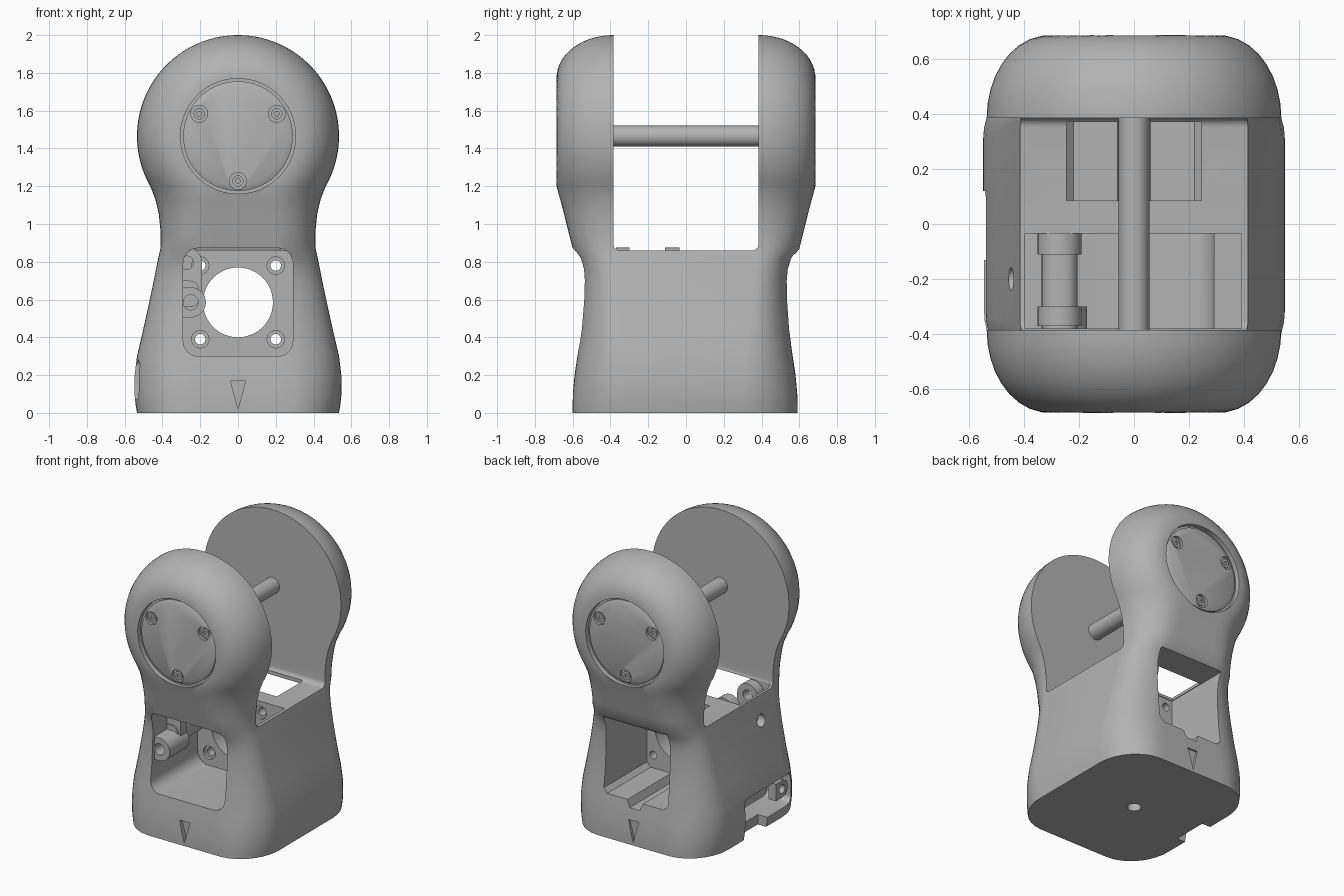
import bpy, bmesh, math
from mathutils import Vector

if "Cube" in bpy.data.objects:
    bpy.data.objects.remove(bpy.data.objects["Cube"])

grey = bpy.data.materials.new("warm_grey_plastic")
grey.use_nodes = True
grey.diffuse_color = (0.45, 0.45, 0.45, 1)
grey.node_tree.nodes["Principled BSDF"].inputs["Base Color"].default_value = (0.45, 0.45, 0.45, 1)

HEAD_Z, HEAD_R, FLAT_R = 1.465, 0.535, 0.31
GAP, DEPTH, DECK = 0.385, 0.685, 0.86


def finish(name, bm):
    bmesh.ops.recalc_face_normals(bm, faces=bm.faces)
    mesh = bpy.data.meshes.new(name)
    bm.to_mesh(mesh)
    bm.free()
    obj = bpy.data.objects.new(name, mesh)
    bpy.context.collection.objects.link(obj)
    mesh.materials.append(grey)
    return obj


def loft(name, rings):
    bm = bmesh.new()
    loops = [[bm.verts.new(p) for p in ring] for ring in rings]
    n = len(loops[0])
    for a, b in zip(loops, loops[1:]):
        for i in range(n):
            j = (i + 1) % n
            bm.faces.new((a[i], a[j], b[j], b[i]))
    bm.faces.new(loops[0])
    bm.faces.new(loops[-1])
    return finish(name, bm)


def prism(name, pts, a, b, axis="Y"):
    """Extrude a 2D outline from a to b along an axis."""
    place = {"X": lambda u, v, t: (t, u, v), "Y": lambda u, v, t: (u, t, v),
             "Z": lambda u, v, t: (u, v, t)}[axis]
    return loft(name, [[place(u, v, t) for u, v in pts] for t in (a, b)])


def circle(u, v, r, n=32):
    return [(u + r * math.cos(math.tau * i / n), v + r * math.sin(math.tau * i / n)) for i in range(n)]


def rounded(u0, u1, v0, v1, r, steps=6):
    pts = []
    corners = [(u1 - r, v1 - r), (u0 + r, v1 - r), (u0 + r, v0 + r), (u1 - r, v0 + r)]
    for k, (u, v) in enumerate(corners):
        for i in range(steps + 1):
            a = math.pi / 2 * (k + i / steps)
            pts.append((u + r * math.cos(a), v + r * math.sin(a)))
    return pts


def box(u0, u1, v0, v1):
    return [(u0, v0), (u1, v0), (u1, v1), (u0, v1)]


def cut(obj, cutter):
    cutter.hide_render = True
    mod = obj.modifiers.new("cut", "BOOLEAN")
    mod.object, mod.operation, mod.solver = cutter, "DIFFERENCE", "EXACT"
    bpy.context.view_layer.objects.active = obj
    bpy.ops.object.modifier_apply(modifier=mod.name)
    bpy.data.objects.remove(cutter)


# Outer shell: rounded sections for the base and neck, a turned dome for the head
def section(z, w, depth_at, back_shift=0.0):
    n = 14
    half = [(w * math.sin(math.pi / 2 * i / n)) for i in range(-n, n + 1)]
    front = [(x, -depth_at(abs(x)), z) for x in half]
    back = [(x, depth_at(abs(x)) - back_shift, z) for x in reversed(half)]
    return front + back


def dome(t):
    return math.sqrt(max(0.0, 1 - min(1.0, max(0.0, t)) ** 2))


# height, half width, half depth
body_rows = [(0, .535, .60), (.05, .543, .60), (.1, .548, .599), (.2, .547, .59), (.3, .535, .575),
             (.45, .5, .556), (.6, .467, .546), (.7, .446, .546), (.76, .434, .552), (.82, .422, .572),
             (.87, .411, .60), (.95, .409, .62), (1.05, .419, .645), (1.13, .437, .666)]
rings = []
for z, w, d in body_rows:
    k = min(1, z / 0.87)
    flat = 0.27 - 0.07 * k if z < 0.87 else 0.2 - 0.04 * (z - 0.87) / 0.33
    inner = 0.3 + (GAP - 0.3) * k
    rings.append(section(z, w, lambda x: inner + (d - inner) * dome((x - flat) / (w - flat)),
                         0.01 if z < 0.86 else 0))
for i in range(31):
    a = math.radians(-30 + 119 * i / 30)
    dz = HEAD_R * math.sin(a)
    rings.append(section(HEAD_Z + dz, HEAD_R * math.cos(a), lambda x: GAP + (DEPTH - GAP) * dome(
        (math.hypot(x, dz) - FLAT_R) / (HEAD_R - FLAT_R))))
body = loft("body_shell", rings)

# Open gap between the two arms, then the front and back pockets
cut(body, prism("gap", rounded(-GAP, GAP, DECK, 2.5, 0.035), -1, 1, "X"))
cut(body, prism("front_pocket", rounded(-.29, .29, .3, .873, .08), -1, -.035))
cut(body, prism("top_pocket", box(-.395, .39, .62, .95), -.38, -.035))
c = .03
cut(body, prism("back_pocket", [(-.25 + c, .3), (-.06, .3), (-.04, .25), (.04, .25), (.06, .3),
                                (.25 - c, .3), (.25, .3 + c), (.25, .84), (-.25, .84), (-.25, .3 + c)], .08, 1))
cut(body, prism("deck_hole", box(-.245, .245, .085, .37), .7, 1, "Z"))

# Motor plate holes
cut(body, prism("motor_hole", circle(0, .585, .185, 48), -.2, .2))
for x in (-.2, .2):
    for z in (.39, .78):
        cut(body, prism("screw_hole", circle(x, z, .028, 16), -.2, .2))
        cut(body, prism("screw_seat", circle(x, z, .046, 24), -.2, -.015))

# Underside hole, side hole and side port
cut(body, prism("bottom_hole", circle(0, 0, .045), -.1, .12, "Z"))
cut(body, prism("side_hole", circle(-.2, .7, .042, 24), -.6, -.3, "X"))
cut(body, prism("port", rounded(-.42, .12, .07, .28, .04), -.8, -.34, "X"))
cut(body, prism("port_slot", box(-.13, .12, -.1, .12), -.8, -.47, "X"))

# Arrow marks and cap recesses on both ends
for s in (-1, 1):
    cut(body, prism("arrow", [(-.04, .17), (.04, .17), (0, .02)], s * .57, s * .8))
    cut(body, prism("cap_recess", circle(0, HEAD_Z, .305, 64), s * .65, s * .8))

parts = [body]
# Round covers with three screws
for s, side in ((-1, "front"), (1, "back")):
    cover = loft(side + "_cover", [[(x, s * y, z) for x, z in circle(0, HEAD_Z, r, 64)]
                                   for y, r in ((.645, .29), (.662, .29), (.676, .26))])
    for k in range(3):
        a = math.radians(-90 + 120 * k)
        x, z = .237 * math.cos(a), HEAD_Z + .237 * math.sin(a)
        cut(cover, prism("seat", circle(x, z, .045, 24), s * .656, s * .8))
        screw = prism(side + "_cover_screw", circle(x, z, .03, 20), s * .65, s * .666)
        cut(screw, prism("socket", circle(x, z, .014, 6), s * .658, s * .7))
        parts.append(screw)
    parts.append(cover)

# Axle between the arms
parts.append(prism("axle", circle(0, HEAD_Z, .056, 32), -GAP - .02, GAP + .02))


# Lugs with a hole: a rounded end joined to a straight tab
def lug(name, u, v, r, tail, a, b, hole, axis="Y", turn=0):
    pts = [(r * math.cos(math.pi * i / 16), r * math.sin(math.pi * i / 16)) for i in range(17)]
    pts += [(-r, -tail), (r, -tail)]
    ct, st = math.cos(turn), math.sin(turn)
    obj = prism(name, [(u + p * ct - q * st, v + p * st + q * ct) for p, q in pts], a, b, axis)
    cut(obj, prism("bore", circle(u, v, hole, 20), a - .1, b + .1, axis))
    parts.append(obj)


lug("upper_lug_front", -.27, .795, .08, .17, -.37, -.30, .035)
lug("upper_lug_back", -.27, .795, .08, .17, -.11, -.035, .035)
lug("window_lug", -.25, .585, .08, .06, -.52, -.30, .04, turn=-math.pi / 2)
lug("port_lug", -.36, .17, .06, .07, -.50, -.44, .03, "X", math.pi / 2)
# Rail behind the window lugs
parts.append(prism("cable_rail", rounded(-.335, -.205, .56, .70, .05), -.38, -.03))

bpy.ops.object.select_all(action="DESELECT")
for obj in parts:
    obj.select_set(True)
bpy.context.view_layer.objects.active = body
bpy.ops.object.shade_smooth_by_angle(angle=math.radians(28))
